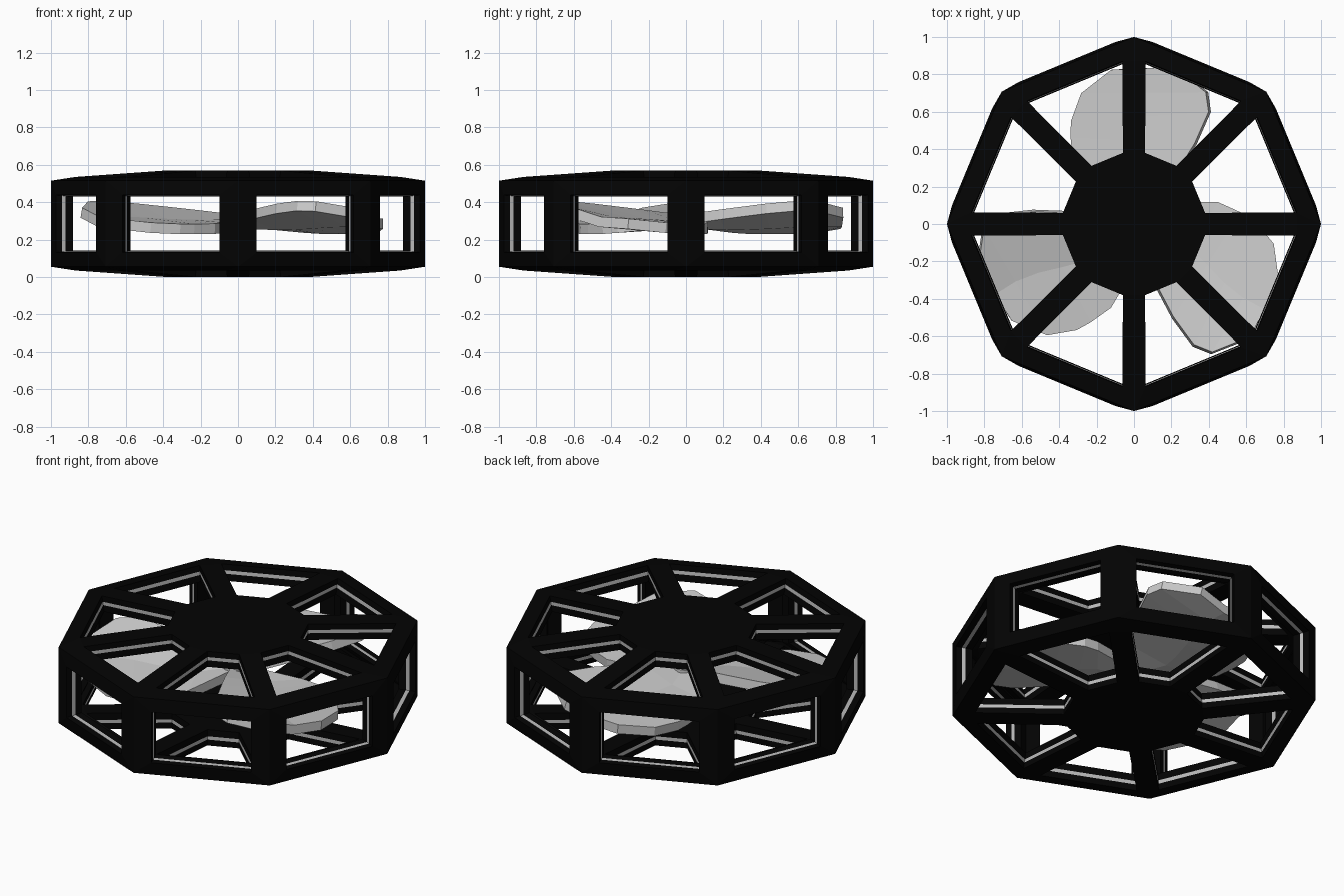
import bpy, bmesh
from math import pi, cos, sin
from mathutils import Vector, Matrix

if "Cube" in bpy.data.objects:
    bpy.data.objects.remove(bpy.data.objects["Cube"])

MID = 0.285          # mid height of the cage
STEP = pi / 4


def material(name, v):
    m = bpy.data.materials.new(name)
    m.diffuse_color = (v, v, v, 1)
    m.use_nodes = True
    m.node_tree.nodes["Principled BSDF"].inputs["Base Color"].default_value = m.diffuse_color
    return m


def make_object(name, bm):
    bmesh.ops.recalc_face_normals(bm, faces=bm.faces[:])
    me = bpy.data.meshes.new(name)
    bm.to_mesh(me)
    bm.free()
    ob = bpy.data.objects.new(name, me)
    bpy.context.collection.objects.link(ob)
    return ob


def sector_point(k, r, t, z):
    # r along the middle of side k, t sideways along that side
    a = (k + 0.5) * STEP
    return Vector((r * cos(a) - t * sin(a), r * sin(a) + t * cos(a), z))


# Cage: octagonal shell with a window in every top, bottom and side panel
bm = bmesh.new()
N = 8
corner, inner, outer, side = {}, {}, {}, {}
for s in (1, -1):
    for k in range(N):
        a = k * STEP
        corner[s, k] = bm.verts.new((cos(a), sin(a), MID + s * 0.23))
        for e in (-1, 1):
            inner[s, k, e] = bm.verts.new(sector_point(k, 0.374, e * 0.09, MID + s * 0.285))
            outer[s, k, e] = bm.verts.new(sector_point(k, 0.827, e * 0.277, MID + s * 0.25))
            side[s, k, e] = bm.verts.new(sector_point(k, 0.937, e * 0.28, MID + s * 0.153))
for s in (1, -1):
    # hub plate
    bm.faces.new([inner[s, k, e] for k in range(N) for e in (-1, 1)])
    for k in range(N):
        n, p = (k + 1) % N, (k - 1) % N
        # spoke, spoke tip, rim and upper or lower side rail
        bm.faces.new([inner[s, p, 1], outer[s, p, 1], outer[s, k, -1], inner[s, k, -1]])
        bm.faces.new([outer[s, p, 1], corner[s, k], outer[s, k, -1]])
        bm.faces.new([outer[s, k, -1], corner[s, k], corner[s, n], outer[s, k, 1]])
        bm.faces.new([corner[s, k], corner[s, n], side[s, k, 1], side[s, k, -1]])
for k in range(N):
    # upright posts
    n = (k + 1) % N
    bm.faces.new([corner[1, k], corner[-1, k], side[-1, k, -1], side[1, k, -1]])
    bm.faces.new([corner[1, n], corner[-1, n], side[-1, k, 1], side[1, k, 1]])

# Thicken the shell inwards; window edges are black with a grey band
bmesh.ops.recalc_face_normals(bm, faces=bm.faces[:])
bm.normal_update()
shell = bm.faces[:]
border = [e for e in bm.edges if e.is_boundary]
DEPTHS = (0, 0.035, 0.055, 0.095)
layers = [{v: v for v in bm.verts}]
for d in DEPTHS[1:]:
    layers.append({})
    for v in layers[0]:
        if d == DEPTHS[-1] or v.is_boundary:
            layers[-1][v] = (v, v.co - v.normal * d)
for layer in layers[1:]:
    for v, (src, co) in list(layer.items()):
        layer[v] = bm.verts.new(co)
for f in shell:
    bm.faces.new([layers[-1][v] for v in reversed(f.verts)])
for e in border:
    a, b = e.verts
    for i in range(3):
        f = bm.faces.new([layers[i][a], layers[i][b], layers[i + 1][b], layers[i + 1][a]])
        f.material_index = 1 if i == 1 else 0
cage = make_object("cage", bm)
cage.data.materials.append(material("black", 0.001))
cage.data.materials.append(material("window_band", 0.5))

# Fan blades: one pitched outline, thickened and repeated three times
left = [(-0.07, 0.04), (-0.28, 0.25), (-0.324, 0.33), (-0.337, 0.464), (-0.335, 0.55), (-0.28, 0.70), (-0.12, 0.825)]
right = [(0.07, 0.04), (0.17, 0.18), (0.245, 0.295), (0.33, 0.43), (0.405, 0.60), (0.39, 0.705), (0.22, 0.84)]
for i in range(3):
    bm = bmesh.new()
    rows = []
    for l, r in zip(left, right):
        row = []
        for f in (0, 0.5, 1):
            x, y = l[0] + (r[0] - l[0]) * f, l[1] + (r[1] - l[1]) * f
            z = 0.3 + (0.2 if x > 0 else 0.13) * x - (0.015 if f == 0.5 else 0)
            row.append(bm.verts.new((x, y, z)))
        rows.append(row)
    for a, b in zip(rows, rows[1:]):
        for j in (0, 1):
            bm.faces.new([a[j], a[j + 1], b[j + 1], b[j]])
    bm.transform(Matrix.Rotation(i * 2 * pi / 3, 4, 'Z'))
    blade = make_object(f"fan_blade_{i + 1}", bm)
    m = blade.modifiers.new("thickness", 'SOLIDIFY')
    m.thickness = 0.055
    m.offset = 0

# Fan centre joining the blades
bm = bmesh.new()
bmesh.ops.create_cone(bm, cap_ends=True, segments=12, radius1=0.08, radius2=0.08, depth=0.07,
                      matrix=Matrix.Translation((0, 0, 0.295)))
make_object("fan_centre", bm)
